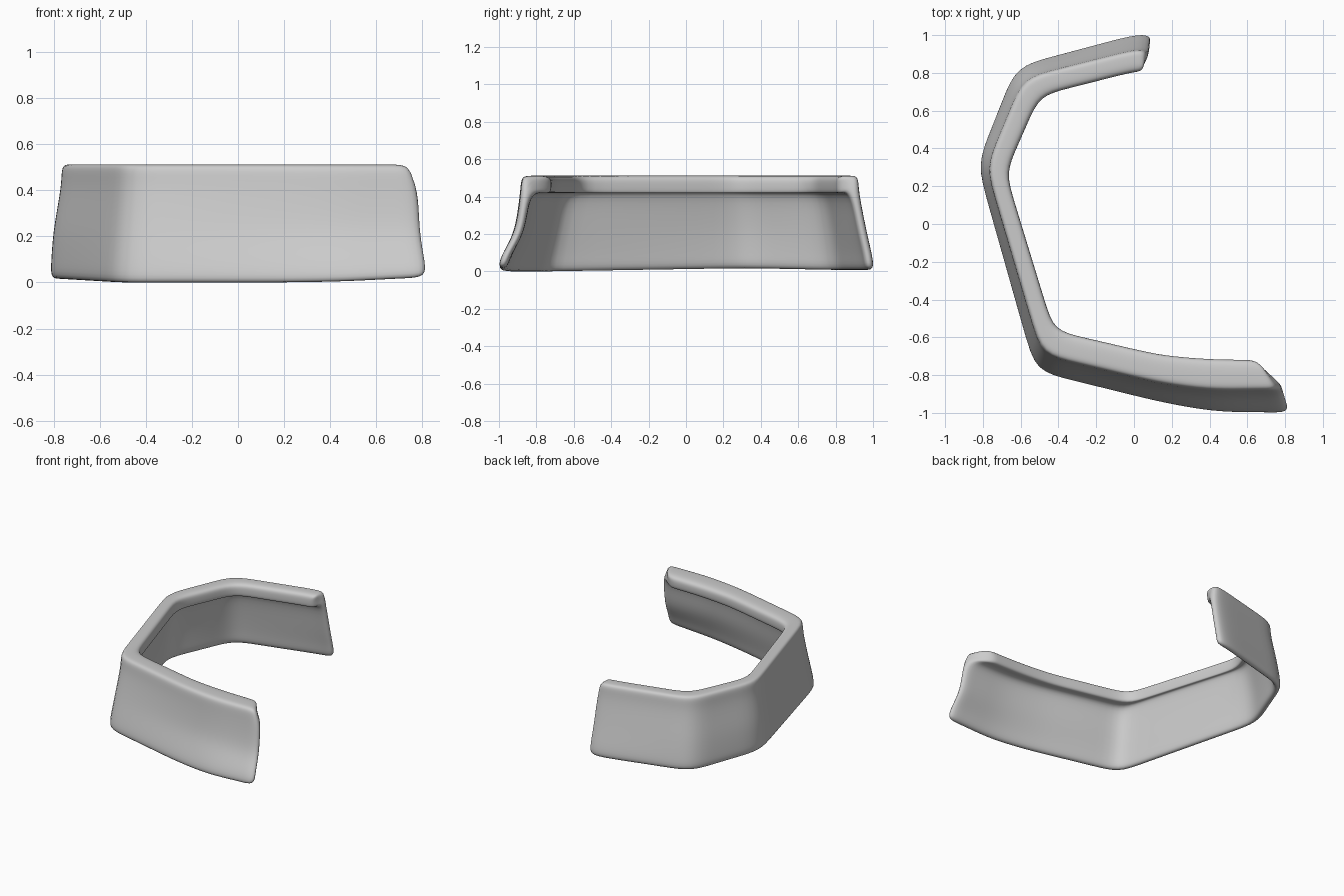
import bpy
import bmesh
from mathutils import Vector

cube = bpy.data.objects.get("Cube")
if cube:
    bpy.data.objects.remove(cube)

mat = bpy.data.materials.new("light_grey")
mat.use_nodes = True
grey = (0.6, 0.6, 0.6, 1)
mat.diffuse_color = grey
mat.node_tree.nodes["Principled BSDF"].inputs["Base Color"].default_value = grey

THICKNESS = 0.052

# Stations along the band: base xy, shoulder xy, lip xy, (base z, wall bulge)
stations = [
    ((.82, -1.008), (.782, -.88), (.655, -.722), (.02, .76)),
    ((.42, -1.003), (.40, -.885), (.38, -.717), (0, .74)),
    ((.15, -.953), (.15, -.85), (.15, -.698), (-.003, .68)),
    ((-.525, -.785), (-.49, -.697), (-.425, -.565), (-.003, .5)),
    ((-.833, .315), (-.785, .3), (-.68, .27), (.015, .2)),
    ((-.627, .838), (-.587, .776), (-.50, .68), (.005, .4)),
    ((0, 1.007), (0, .925), (0, .807), (.005, .5)),
    ((.09, 1.008), (.08, .925), (.045, .807), (.01, .5)),
]
stations = [[Vector(p) for p in s] for s in stations]


def blend(a, b, t):
    return [p.lerp(q, t) for p, q in zip(a, b)]


# Extra stations beside each bend keep the straight runs straight
rows = [stations[0]]
for a, b in zip(stations, stations[1:]):
    length = (b[0] - a[0]).length
    if length > 0.36:
        near = 0.1 if a is stations[0] else 0.19
        rows.append(blend(a, b, near / length))
        rows.append(blend(a, b, 1 - 0.19 / length))
    rows.append(b)


def section(row, inward):
    """Paired outer and inner points: wall, shoulder and thick lip."""
    base, shoulder, lip, (low, bulge) = row
    wall = [(0, low), (bulge * .2, low + .07), (bulge * .76, .175),
            (bulge + (1 - bulge) * .2, .26), (.96, .41)]
    outer = [base.lerp(shoulder, f).to_3d() + Vector((0, 0, z)) for f, z in wall]
    inner = [p + inward.to_3d() * THICKNESS for p in outer]
    top = [(0, .475), (.06, .51), (.35, .512), (.75, .512)]
    outer += [shoulder.lerp(lip, g).to_3d() + Vector((0, 0, z)) for g, z in top]
    root = shoulder + inward * THICKNESS
    under = [(.5, .424), (.97, .412), (1.02, .46), (1, .5)]
    inner += [root.lerp(lip, g).to_3d() + Vector((0, 0, z)) for g, z in under]
    return outer, inner


# Band: closed section swept along the stations, capped with quads
bm = bmesh.new()
rings = []
for i, row in enumerate(rows):
    before, after = rows[max(i - 1, 0)], rows[min(i + 1, len(rows) - 1)]
    along = (after[0] - before[0]).normalized()
    outer, inner = section(row, Vector((along.y, -along.x)))
    rings.append(([bm.verts.new(p) for p in outer],
                  [bm.verts.new(p) for p in inner]))
for (o1, i1), (o2, i2) in zip(rings, rings[1:]):
    a, b = o1 + i1[::-1], o2 + i2[::-1]
    for j in range(len(a)):
        k = (j + 1) % len(a)
        bm.faces.new((a[j], a[k], b[k], b[j]))
for o, i in (rings[0], rings[-1]):
    for j in range(len(o) - 1):
        bm.faces.new((o[j], o[j + 1], i[j + 1], i[j]))
bmesh.ops.recalc_face_normals(bm, faces=bm.faces)
mesh = bpy.data.meshes.new("curved_band")
bm.to_mesh(mesh)
bm.free()
mesh.materials.append(mat)
band = bpy.data.objects.new("curved_band", mesh)
bpy.context.collection.objects.link(band)

# Rounded edges
smooth = band.modifiers.new("rounding", "SUBSURF")
smooth.levels = smooth.render_levels = 2
for face in mesh.polygons:
    face.use_smooth = True
